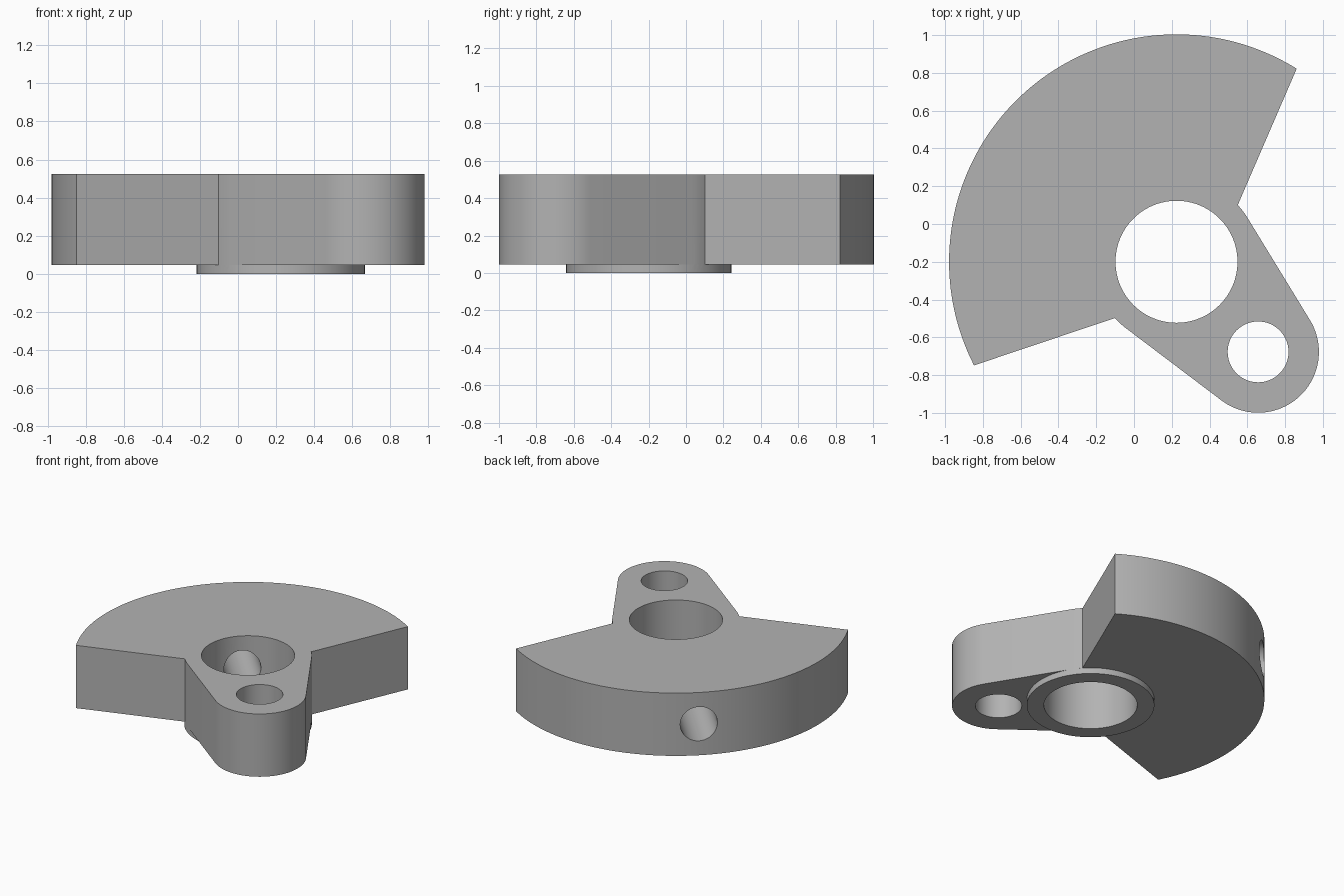
import bpy, bmesh
from math import cos, sin, radians, degrees, acos, atan2, hypot, pi
from mathutils import Matrix, Vector

if "Cube" in bpy.data.objects:
    bpy.data.objects.remove(bpy.data.objects["Cube"])

HUB, PIN = (0.225, -0.2), (0.657, -0.677)
HUB_R, PIN_R, OUTER_R = 0.442, 0.322, 1.204
BORE_R, PIN_HOLE_R, SIDE_HOLE_R = 0.323, 0.161, 0.13
BASE, TOP = 0.045, 0.525
AXIS = 132.6                      # direction the counterweight points

steel = bpy.data.materials.new("grey steel")
steel.use_nodes = True
grey = (0.45, 0.45, 0.45, 1)
steel.diffuse_color = grey
steel.node_tree.nodes["Principled BSDF"].inputs["Base Color"].default_value = grey


def arc(center, r, start, end, n):
    angles = [radians(start + (end - start) * i / n) for i in range(n + 1)]
    return [(center[0] + r * cos(a), center[1] + r * sin(a)) for a in angles]


def make_object(name, bm):
    bmesh.ops.recalc_face_normals(bm, faces=bm.faces)
    mesh = bpy.data.meshes.new(name)
    bm.to_mesh(mesh)
    bm.free()
    mesh.materials.append(steel)
    obj = bpy.data.objects.new(name, mesh)
    bpy.context.collection.objects.link(obj)
    return obj


def extrude(name, outline, z0, z1):
    bm = bmesh.new()
    face = bm.faces.new([bm.verts.new((x, y, z0)) for x, y in outline])
    new = bmesh.ops.extrude_face_region(bm, geom=[face])["geom"]
    bmesh.ops.translate(bm, vec=(0, 0, z1 - z0),
                        verts=[v for v in new if isinstance(v, bmesh.types.BMVert)])
    return make_object(name, bm)


def disc(name, center, r, z0, z1):
    return extrude(name, arc(center, r, 0, 360, 96)[:-1], z0, z1)


def combine(target, other, operation):
    other.hide_render = True
    mod = target.modifiers.new(other.name, 'BOOLEAN')
    mod.operation, mod.object, mod.solver = operation, other, 'EXACT'
    bpy.context.view_layer.objects.active = target
    bpy.ops.object.modifier_apply(modifier=mod.name)
    bpy.data.objects.remove(other)


# Outline: counterweight sector, hub shoulders and tangent arm around the pin
dx, dy = PIN[0] - HUB[0], PIN[1] - HUB[1]
arm = degrees(atan2(dy, dx))
spread = degrees(acos((HUB_R - PIN_R) / hypot(dx, dy)))
outline = (arc(HUB, OUTER_R, AXIS - 74.5, AXIS + 74.5, 96)
           + arc(HUB, HUB_R, AXIS + 89.8, arm + 360 - spread, 4)
           + arc(PIN, PIN_R, arm - spread, arm + spread, 48)
           + arc(HUB, HUB_R, arm + spread, AXIS - 89.8, 4))
crank_web = extrude("crank_web", outline, BASE, TOP)

# Thrust collar under the hub
combine(crank_web, disc("thrust_collar", HUB, HUB_R, 0, BASE), 'UNION')

# Shaft bore and pin hole
combine(crank_web, disc("shaft_bore", HUB, BORE_R, -0.2, 1), 'DIFFERENCE')
combine(crank_web, disc("pin_hole", PIN, PIN_HOLE_R, -0.2, 1), 'DIFFERENCE')

# Radial hole from the rim into the bore
bm = bmesh.new()
bmesh.ops.create_cone(bm, cap_ends=True, segments=64, radius1=SIDE_HOLE_R,
                      radius2=SIDE_HOLE_R, depth=1.3)
direction = Vector((cos(radians(AXIS)), sin(radians(AXIS)), 0))
middle = Vector((*HUB, (BASE + TOP) / 2)) + direction * 0.75
bm.transform(Matrix.Translation(middle) @ direction.to_track_quat('Z', 'Y').to_matrix().to_4x4())
combine(crank_web, make_object("radial_hole", bm), 'DIFFERENCE')

bpy.ops.object.select_all(action='DESELECT')
crank_web.select_set(True)
bpy.context.view_layer.objects.active = crank_web
bpy.ops.object.shade_smooth_by_angle(angle=radians(30))
